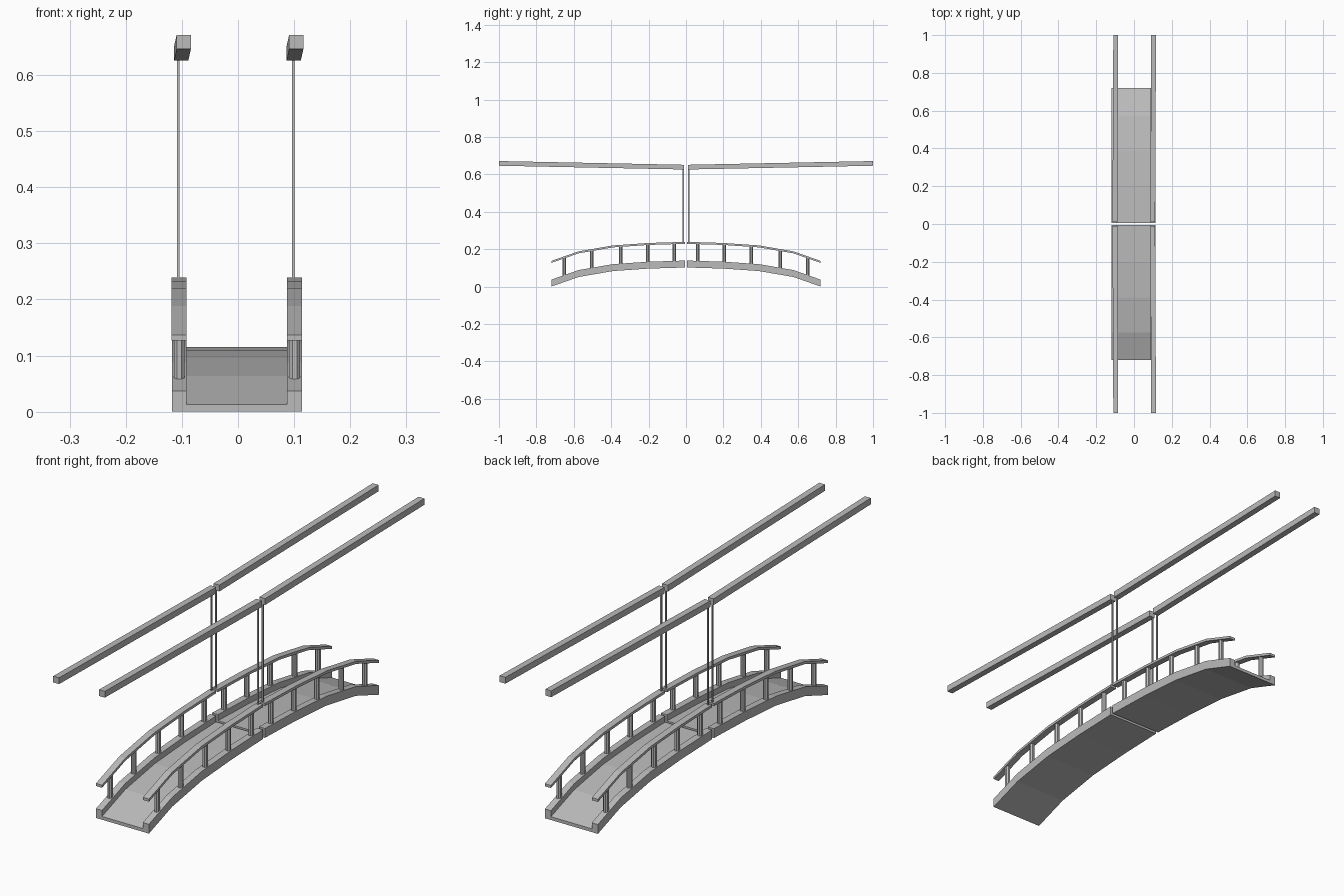
import bpy, bmesh, math

if "Cube" in bpy.data.objects:
    bpy.data.objects.remove(bpy.data.objects["Cube"])

grey = bpy.data.materials.new("light grey")
grey.diffuse_color = (0.5, 0.5, 0.5, 1)
grey.use_nodes = True
grey.node_tree.nodes["Principled BSDF"].inputs["Base Color"].default_value = grey.diffuse_color

# Arch breakpoints: distance from the middle, height of the curb top
ARCH = [(0.006, 0.139), (0.20, 0.133), (0.39, 0.120), (0.575, 0.088), (0.72, 0.037)]
RAIL_LIFT = 0.10
CX = -0.002                      # bridge centre line
POSTS = (0.062, 0.205, 0.35, 0.503, 0.65)


def arch_z(y):
    y = abs(y)
    for (a, za), (b, zb) in zip(ARCH, ARCH[1:]):
        if y <= b:
            return za + (zb - za) * (y - a) / (b - a)
    return ARCH[-1][1]


def finish(name, bm):
    bmesh.ops.recalc_face_normals(bm, faces=bm.faces)
    me = bpy.data.meshes.new(name)
    bm.to_mesh(me)
    bm.free()
    ob = bpy.data.objects.new(name, me)
    me.materials.append(grey)
    bpy.context.collection.objects.link(ob)
    return ob


def loft(name, rings):
    """Join matching outlines into a closed solid."""
    bm = bmesh.new()
    loops = [[bm.verts.new(p) for p in ring] for ring in rings]
    n = len(loops[0])
    for a, b in zip(loops, loops[1:]):
        for i in range(n):
            j = (i + 1) % n
            bm.faces.new((a[i], a[j], b[j], b[i]))
    bm.faces.new(loops[0])
    bm.faces.new(loops[-1])
    return finish(name, bm)


def rect(x0, x1, z0, z1):
    return [(x0, z0), (x1, z0), (x1, z1), (x0, z1)]


def sweep(name, section, side):
    """Sweep an x-z section (z relative to the curb top) along half the arch."""
    return loft(name, [[(x, side * y, z + dz) for x, dz in section] for y, z in ARCH])


# Channel section: thin floor with a raised curb on both edges
W, I = 0.116, 0.0895
DECK = [(CX + x, z) for x, z in (
    (-W, -0.037), (W, -0.037), (W, 0), (I, 0),
    (I, -0.024), (-I, -0.024), (-I, 0), (-W, 0))]

for side, end in ((-1, "front"), (1, "back")):
    sweep(end + "_deck", DECK, side)

    for sx, hand in ((-1, "left"), (1, "right")):
        tag = f"{end}_{hand}"
        mid = CX + sx * 0.1028

        # Handrail following the arch
        sweep(tag + "_handrail",
              rect(mid - 0.0133, mid + 0.0133, RAIL_LIFT - 0.0105, RAIL_LIFT), side)

        # Eight-sided railing posts
        for k, y in enumerate(POSTS):
            z = arch_z(y)
            rings = []
            for h in (z - 0.006, z + RAIL_LIFT - 0.006):
                rings.append([(mid + 0.0103 * math.cos(math.pi * (i + 0.5) / 4),
                               side * y + 0.0103 * math.sin(math.pi * (i + 0.5) / 4), h)
                              for i in range(8)])
            loft(f"{tag}_post_{k + 1}", rings)

        # Overhead beam, rising and leaning slightly towards its outer end
        bx = -0.114 if sx < 0 else 0.0865
        loft(tag + "_beam", [
            [(x, side * y, z) for x, z in rect(bx + d, bx + d + 0.0255, z0, z0 + 0.025)]
            for y, d, z0 in ((0.01, 0, 0.626), (1.0, 0.0045, 0.646))])

        # Thin hanger from the beam to the handrail
        hx = -0.1065 if sx < 0 else 0.0985
        loft(tag + "_hanger", [
            [(hx + u * 0.0025, side * 0.0145 + v * 0.003, z)
             for u, v in ((-1, -1), (1, -1), (1, 1), (-1, 1))]
            for z in (0.232, 0.635)])
